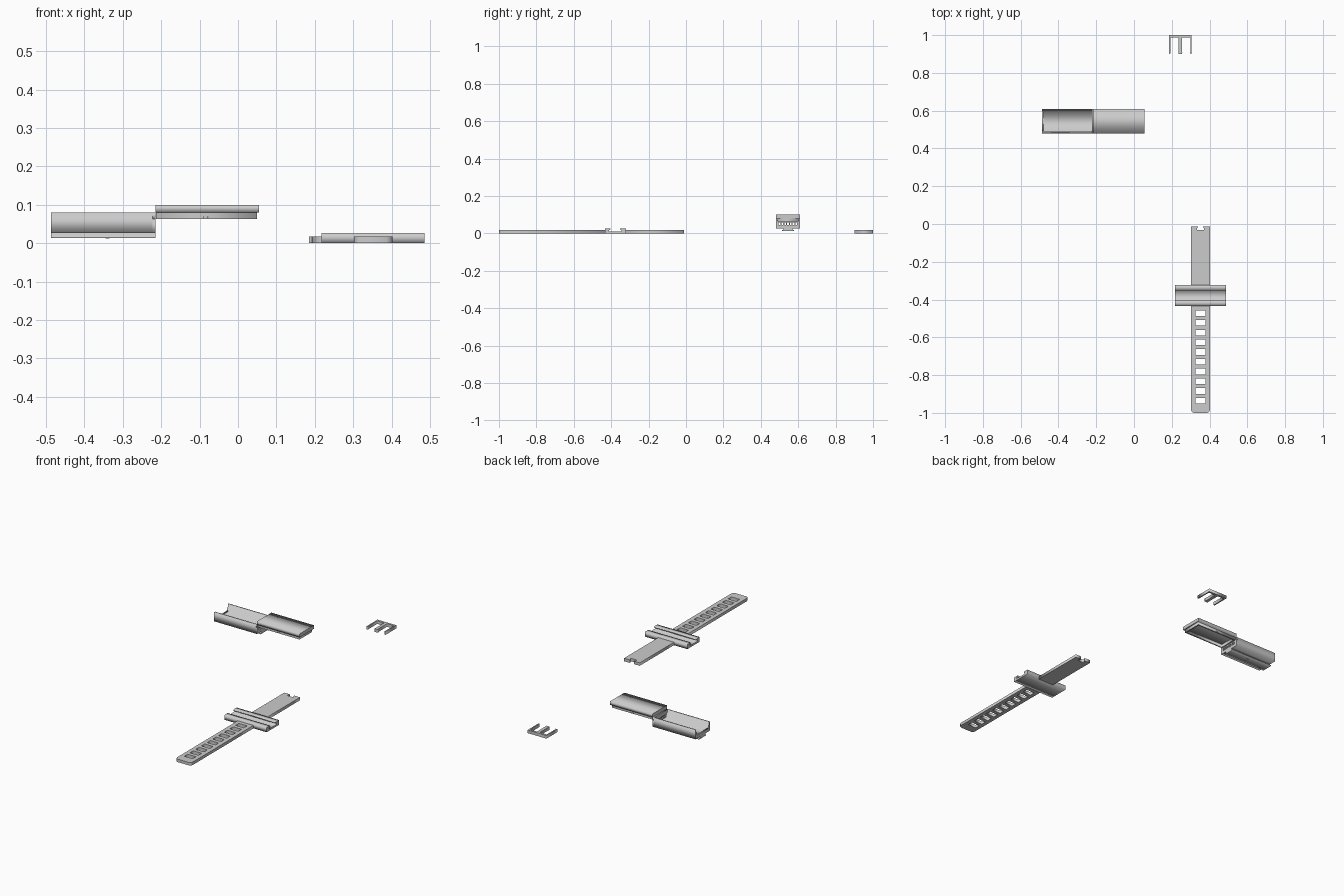
import bpy

if "Cube" in bpy.data.objects:
    bpy.data.objects.remove(bpy.data.objects["Cube"])


def prism(name, loops, a, b, axis="z"):
    """Extrude closed outlines (later ones are holes) from a to b along an axis."""
    cu = bpy.data.curves.new(name, "CURVE")
    cu.dimensions = "2D"
    cu.fill_mode = "BOTH"
    cu.extrude = (b - a) / 2
    for pts in loops:
        s = cu.splines.new("POLY")
        s.points.add(len(pts) - 1)
        for p, (u, v) in zip(s.points, pts):
            p.co = (u, v, 0, 1)
        s.use_cyclic_u = True
    tmp = bpy.data.objects.new(name + "_tmp", cu)
    bpy.context.scene.collection.objects.link(tmp)
    dg = bpy.context.evaluated_depsgraph_get()
    me = bpy.data.meshes.new_from_object(tmp.evaluated_get(dg))
    bpy.data.objects.remove(tmp)
    for v in me.vertices:
        x, y, z = v.co
        z += (a + b) / 2
        v.co = (z, x, y) if axis == "x" else (x, y, z)
    me.name = name
    ob = bpy.data.objects.new(name, me)
    bpy.context.scene.collection.objects.link(ob)
    return ob


def rect(u0, v0, u1, v1):
    return [(u0, v0), (u1, v0), (u1, v1), (u0, v1)]


def sym(half, c):
    """Mirror a half profile (offset from centre, height) about c."""
    return [(c + u, v) for u, v in half] + [(c - u, v) for u, v in reversed(half)]


# Strap tail with rounded tip and a ladder of holes
tip = [(0.302, -0.433), (0.302, -0.985), (0.306, -0.994), (0.317, -1.0),
       (0.387, -1.0), (0.398, -0.994), (0.402, -0.985), (0.402, -0.433)]
holes = [rect(0.325, -0.487 - 0.0515 * i, 0.378, -0.457 - 0.0515 * i) for i in range(10)]
prism("strap_tail", [tip] + holes, 0, 0.017)

# Strap head with the keyed notch at its end
head = [(0.050, -0.325), (0.050, -0.012), (0.013, -0.012), (0.013, -0.018),
        (0.018, -0.021), (0.018, -0.032)]
prism("strap_head", [sym(head, 0.352)], 0, 0.017)

# Cross holder with undercut slide channel
channel = [(0.056, 0), (0.056, 0.027), (0.026, 0.027), (0.026, 0.020),
           (0.034, 0.018), (0.034, 0.011)]
prism("slide_holder", [sym(channel, -0.378)], 0.217, 0.486, "x")

# Tray: open channel section with stepped walls
C = 0.545
X0, X1, X2 = -0.487, -0.215, 0.055
tray = [(0.065, 0.027), (0.065, 0.080), (0.058, 0.080), (0.058, 0.062),
        (0.052, 0.062), (0.052, 0.040)]
prism("tray", [sym(tray, C)], X0, X1 - 0.007, "x")
prism("tray_end_lip", [rect(C - 0.052, 0.040, C + 0.052, 0.045)], X0, X0 + 0.007, "x")

# Slotted end wall
slots = [rect(C + i * 0.015 - 0.0045, 0.044, C + i * 0.015 + 0.0045, 0.058)
         for i in range(-3, 4)]
prism("tray_slotted_wall", [rect(C - 0.065, 0.027, C + 0.065, 0.063)] + slots,
      X1 - 0.007, X1, "x")
prism("tray_wall_cap", [rect(C - 0.065, 0.063, C + 0.065, 0.080)],
      X1 - 0.007, X1, "x")

# Slide rail under the tray, with a small detent
rail = [(0.032, 0.013), (0.032, 0.018), (0.024, 0.020), (0.024, 0.027)]
prism("tray_rail", [sym(rail, C)], X0, X1, "x")
prism("rail_detent", [rect(C - 0.010, 0.012, C + 0.010, 0.0132)], -0.345, -0.335, "x")

# Lid: top plate with inset skirt, end walls and side catches
prism("lid_plate", [rect(C - 0.065, 0.080, C + 0.065, 0.100)], X1, X2, "x")
outer = rect(X1 + 0.001, C - 0.057, X2 - 0.006, C + 0.057)
inner = rect(X1 + 0.008, C - 0.050, X2 - 0.013, C + 0.050)
prism("lid_skirt", [outer, inner], 0.063, 0.080)
for side, name in ((-1, "front"), (1, "back")):
    y = C + side * 0.0575
    prism("lid_catch_" + name, [rect(-0.090, y - 0.002, -0.078, y + 0.002)], 0.065, 0.069)

# Three-pronged clip with small hooks
comb = [(0.060, 1.0), (0.060, 0.900), (0.051, 0.904), (0.053, 0.910), (0.053, 0.988),
        (0.009, 0.988), (0.009, 0.912), (0.011, 0.908), (0.009, 0.900)]
prism("clip", [sym(comb, 0.245)], 0, 0.018)
